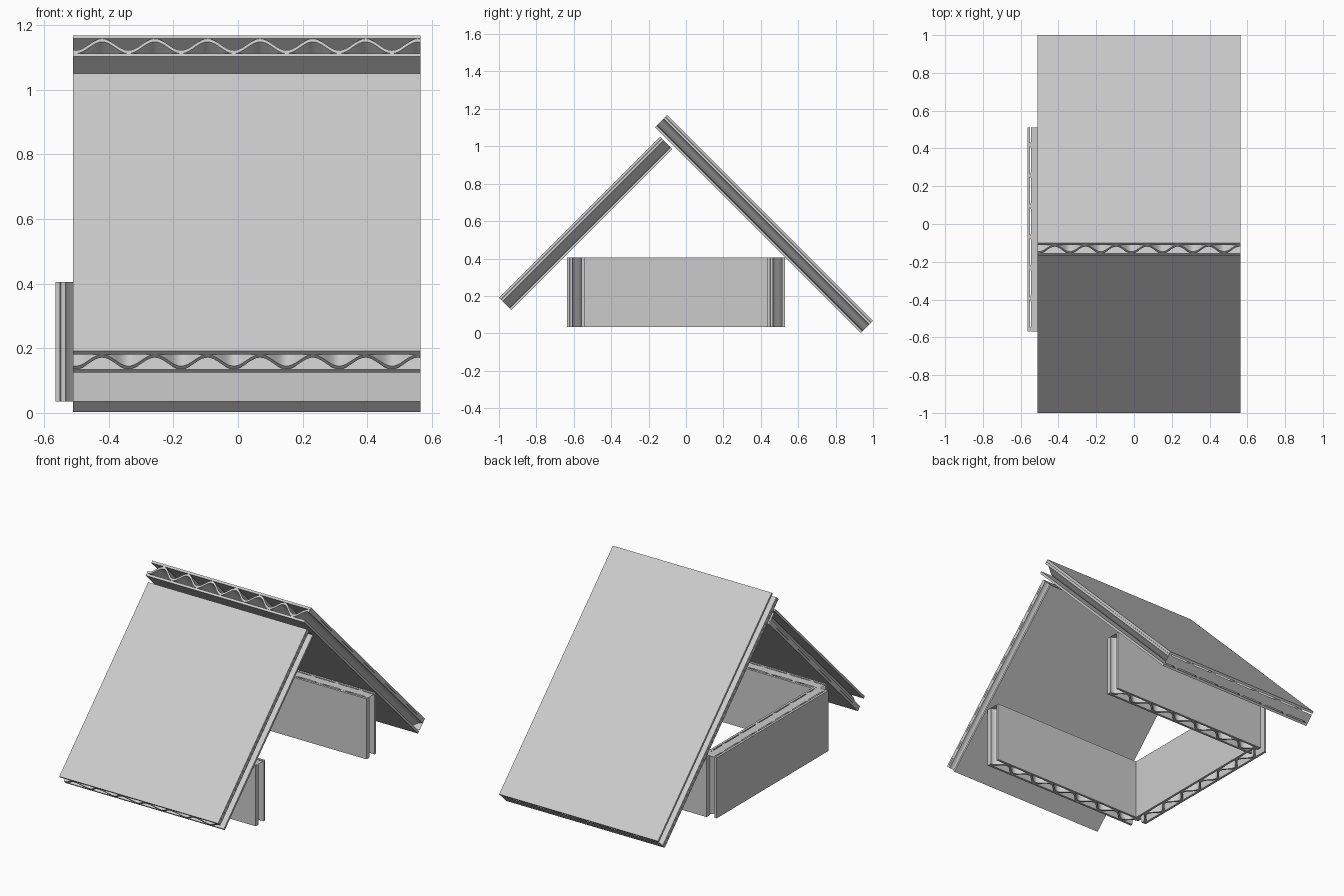
import bpy, bmesh, math
from mathutils import Matrix, Vector

if "Cube" in bpy.data.objects:
    bpy.data.objects.remove(bpy.data.objects["Cube"])

THICK, LINER, PERIOD = 0.093, 0.014, 0.163
AMP = (THICK - 3 * LINER) / 2          # swing of the corrugated middle sheet


def add_object(name, bm, mat, smooth=False):
    bmesh.ops.recalc_face_normals(bm, faces=bm.faces)
    mesh = bpy.data.meshes.new(name)
    bm.to_mesh(mesh)
    bm.free()
    ob = bpy.data.objects.new(name, mesh)
    ob.matrix_world = mat
    bpy.context.collection.objects.link(ob)
    if smooth:
        bpy.ops.object.select_all(action='DESELECT')
        ob.select_set(True)
        bpy.context.view_layer.objects.active = ob
        bpy.ops.object.shade_smooth_by_angle(angle=math.radians(40))


def liner(name, w, h, z, mat):
    bm = bmesh.new()
    bmesh.ops.create_cube(bm, size=1, matrix=Matrix.Translation((0, 0, z))
                          @ Matrix.Diagonal((w, h, LINER, 1)))
    add_object(name, bm, mat)


def flute(name, w, h, mat):
    # wavy sheet running the full height between the liners
    bm = bmesh.new()
    n = 108
    rows = []
    for i in range(n + 1):
        u = w * i / n
        z = -AMP * math.cos(2 * math.pi * (u - 0.008) / PERIOD)
        rows.append([bm.verts.new((u - w / 2, y, z + s * LINER / 2))
                     for y, s in ((-h / 2, -1), (h / 2, -1), (h / 2, 1), (-h / 2, 1))])
    for a, b in zip(rows, rows[1:]):
        for k in range(4):
            m = (k + 1) % 4
            bm.faces.new((a[k], a[m], b[m], b[k]))
    bm.faces.new(rows[0])
    bm.faces.new(rows[-1])
    add_object(name, bm, mat, True)
    # flat closing strip over one end of the flutes
    bm = bmesh.new()
    bm.faces.new([bm.verts.new((x * w / 2, h / 2, z * AMP))
                  for x, z in ((-1, -1), (1, -1), (1, 1), (-1, 1))])
    add_object(name + "_end_strip", bm, mat)


def panel(name, centre, up, out, w, h):
    # corrugated board: local y runs along the flutes, local z faces outward
    y, z = Vector(up).normalized(), Vector(out).normalized()
    x = y.cross(z)
    mat = Matrix((x, y, z)).transposed().to_4x4()
    mat.translation = centre
    off = (THICK - LINER) / 2
    liner(name + "_outer_liner", w, h, off, mat)
    liner(name + "_inner_liner", w, h, -off, mat)
    flute(name + "_flute", w, h, mat)


R2 = math.sqrt(2)
# roof slopes
panel("roof_back", (0.0275, 0.417, 0.585), (0, 1, -1), (0, 1, 1), 1.075, 1.10 * R2)
panel("roof_front", (0.0275, -0.537, 0.588), (0, 1, 1), (0, -1, 1), 1.075, 0.86 * R2)
# low walls
panel("front_wall", (0.0275, -0.59, 0.22), (0, 0, 1), (0, -1, 0), 1.075, 0.37)
panel("back_wall", (0.0275, 0.482, 0.22), (0, 0, 1), (0, 1, 0), 1.075, 0.37)
panel("end_wall", (-0.565 + THICK / 2, -0.03, 0.22), (0, 0, 1), (-1, 0, 0), 1.08, 0.37)
